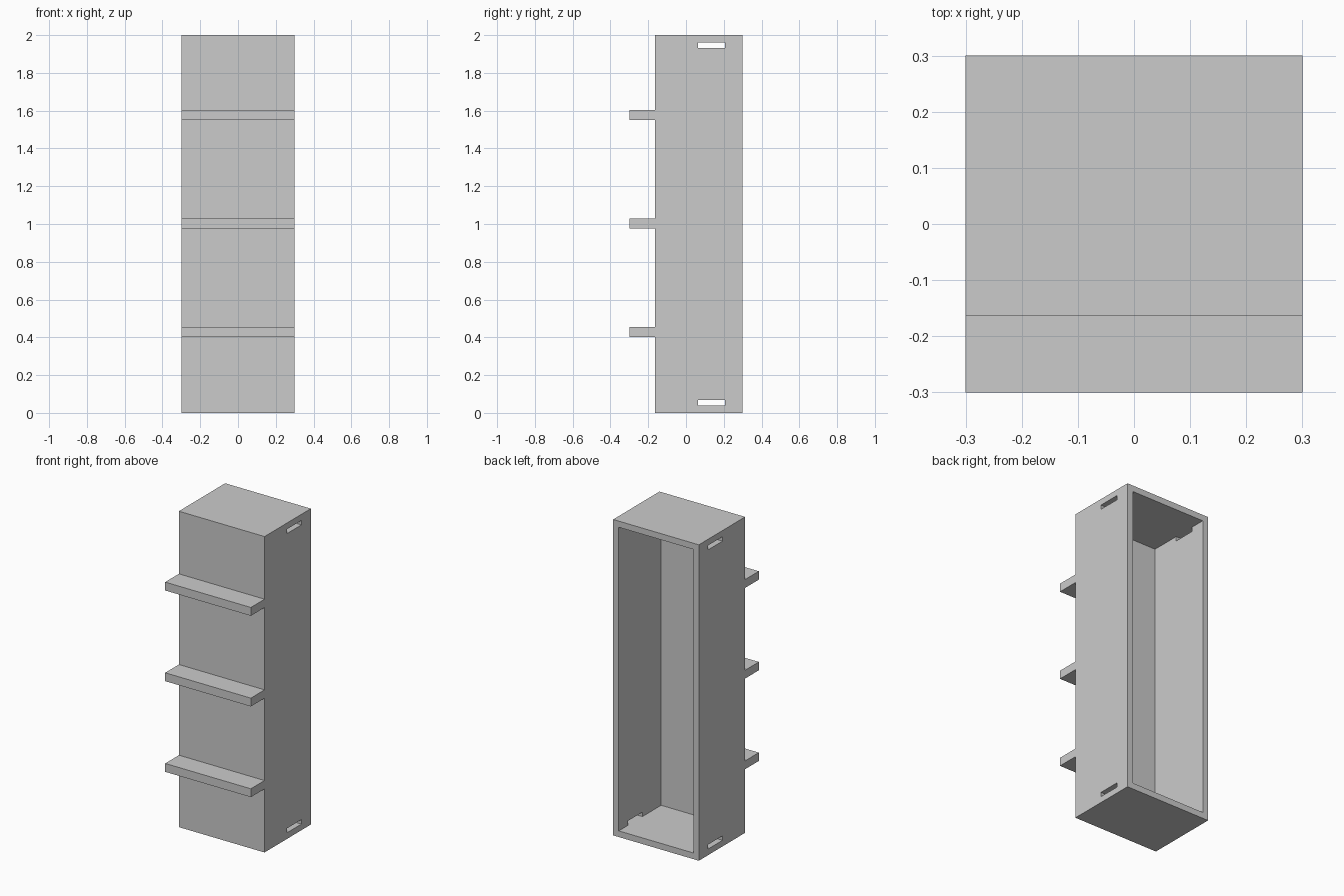
import bpy
import bmesh

cube = bpy.data.objects.get("Cube")
if cube:
    bpy.data.objects.remove(cube, do_unlink=True)

# Overall sizes
HALF_W = 0.3
FRONT, BACK = -0.163, 0.3
HEIGHT = 2.0
WALL = 0.039
SLOT_H = 0.028
SLOT_Y = (0.063, 0.206)
SHELF_H = 0.053
SHELF_PITCH = 0.574

grey = bpy.data.materials.new("plain grey")
grey.use_nodes = True
colour = (0.6, 0.6, 0.6, 1)
grey.diffuse_color = colour
grey.node_tree.nodes["Principled BSDF"].inputs["Base Color"].default_value = colour


def box(name, xs, ys, zs):
    """Axis-aligned box spanning the given ranges."""
    bm = bmesh.new()
    bmesh.ops.create_cube(bm, size=1)
    for v in bm.verts:
        v.co = [r[0] if c < 0 else r[1] for c, r in zip(v.co, (xs, ys, zs))]
    mesh = bpy.data.meshes.new(name)
    bm.to_mesh(mesh)
    bm.free()
    mesh.materials.append(grey)
    obj = bpy.data.objects.new(name, mesh)
    bpy.context.collection.objects.link(obj)
    return obj


def cut(target, cutter):
    """Subtract the cutter from the target, then discard it."""
    cutter.hide_render = True
    mod = target.modifiers.new("cut", "BOOLEAN")
    mod.operation = "DIFFERENCE"
    mod.solver = "EXACT"
    mod.object = cutter
    bpy.context.view_layer.objects.active = target
    bpy.ops.object.modifier_apply(modifier=mod.name)
    bpy.data.objects.remove(cutter, do_unlink=True)


# Cabinet body, hollow and open at the back
body = box("cabinet_body", (-HALF_W, HALF_W), (FRONT, BACK), (0, HEIGHT))
cut(body, box("cavity_cutter", (WALL - HALF_W, HALF_W - WALL),
              (FRONT + WALL, BACK + 0.1), (WALL, HEIGHT - WALL)))

# Hand slots through both sides, flush with the floor and the ceiling
for low in (WALL, HEIGHT - WALL - SLOT_H):
    cut(body, box("slot_cutter", (-1, 1), SLOT_Y, (low, low + SLOT_H)))

# Three full-width ledges on the front
for i, name in enumerate(("lower_shelf", "middle_shelf", "upper_shelf")):
    mid = HEIGHT / 2 + 0.003 + (i - 1) * SHELF_PITCH
    box(name, (-HALF_W, HALF_W), (-0.3, FRONT),
        (mid - SHELF_H / 2, mid + SHELF_H / 2))
